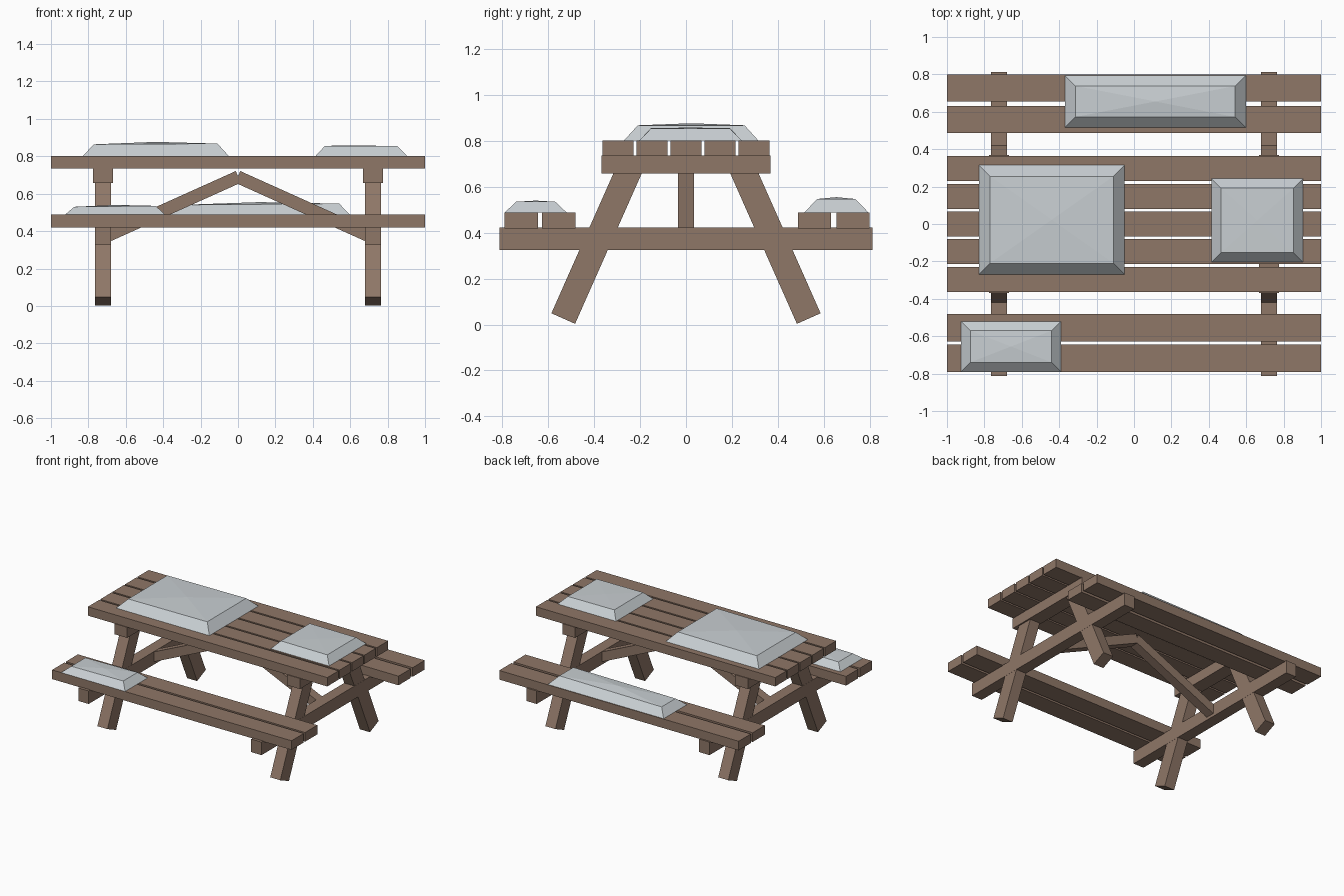
import bpy, bmesh
from math import atan2, hypot
from mathutils import Matrix, Vector

if "Cube" in bpy.data.objects:
    bpy.data.objects.remove(bpy.data.objects["Cube"])


def material(name, rgb):
    m = bpy.data.materials.new(name)
    m.use_nodes = True
    m.diffuse_color = (*rgb, 1)
    m.node_tree.nodes["Principled BSDF"].inputs["Base Color"].default_value = (*rgb, 1)
    return m


wood = material("weathered brown wood", (0.275, 0.184, 0.136))
snow = material("pale grey snow", (0.58, 0.62, 0.645))


def finish(name, bm, mat):
    bmesh.ops.recalc_face_normals(bm, faces=bm.faces)
    mesh = bpy.data.meshes.new(name)
    bm.to_mesh(mesh)
    bm.free()
    mesh.materials.append(mat)
    ob = bpy.data.objects.new(name, mesh)
    bpy.context.collection.objects.link(ob)
    return ob


def box(name, lo, hi):
    lo, hi = Vector(lo), Vector(hi)
    bm = bmesh.new()
    bmesh.ops.create_cube(bm, size=1, matrix=Matrix.Translation((lo + hi) / 2)
                          @ Matrix.Diagonal((*(hi - lo), 1)))
    return finish(name, bm, wood)


def strut(name, start, end, width, thick, axis):
    """Square-ended beam between two points; width lies along the given axis."""
    start, end = Vector(start), Vector(end)
    d = end - start
    side = Vector(axis)
    rot = Matrix((side, d.normalized().cross(side), d.normalized())).transposed().to_4x4()
    bm = bmesh.new()
    bmesh.ops.create_cube(bm, size=1, matrix=Matrix.Translation((start + end) / 2) @ rot
                          @ Matrix.Diagonal((width, thick, d.length, 1)))
    return finish(name, bm, wood)


# Table top and bench planks
for i in range(5):
    y = (i - 2) * 0.148
    box(f"table_plank_{i + 1}", (-1, y - 0.067, 0.735), (1, y + 0.067, 0.802))
for name, edges in (("front", (-0.79, -0.627)), ("back", (0.487, 0.655))):
    for i, y in enumerate(edges):
        box(f"{name}_bench_plank_{i + 1}", (-1, y, 0.419), (1, y + 0.145, 0.488))

# End frames: top cleat, bench beam, splayed legs and diagonal brace
for name, s in (("left", 1), ("right", -1)):
    x = 0.722 * s
    box(f"{name}_top_cleat", (x - 0.053, -0.368, 0.657), (x + 0.053, 0.368, 0.737))
    box(f"{name}_bench_beam", (x - 0.043, -0.812, 0.325), (x + 0.043, 0.812, 0.423))
    for side, t in (("front", -1), ("back", 1)):
        strut(f"{name}_{side}_leg", (x, 0.535 * t, 0.026), (x, 0.245 * t, 0.68),
              0.084, 0.113, (1, 0, 0))
    strut(f"{name}_brace", (0.728 * s, 0, 0.362), (-0.002 * s, 0, 0.69),
          0.07, 0.068, (0, 1, 0))


def snow_patch(name, x, y, inset, z, rim, peak):
    """Sloped sides rising to a rim, then a shallow fan up to the middle."""
    bm = bmesh.new()
    corners = ((0, 0), (1, 0), (1, 1), (0, 1))
    base = [bm.verts.new((x[i], y[j], z)) for i, j in corners]
    top = [bm.verts.new((x[i] + inset * (1 - 2 * i), y[j] + inset * (1 - 2 * j), rim[i]))
           for i, j in corners]
    mid = bm.verts.new((sum(x) / 2, sum(y) / 2, peak))
    bm.faces.new(base)
    for i in range(4):
        j = (i + 1) % 4
        bm.faces.new((base[i], base[j], top[j], top[i]))
        bm.faces.new((top[i], top[j], mid))
    finish(name, bm, snow)


# Snow lying on the table and benches
snow_patch("large_table_snow", (-0.83, -0.05), (-0.27, 0.315), 0.06, 0.802, (0.864, 0.868), 0.877)
snow_patch("small_table_snow", (0.415, 0.903), (-0.203, 0.242), 0.05, 0.802, (0.856, 0.854), 0.858)
snow_patch("back_bench_snow", (-0.37, 0.598), (0.515, 0.795), 0.057, 0.488, (0.54, 0.547), 0.555)
snow_patch("front_bench_snow", (-0.925, -0.39), (-0.79, -0.52), 0.05, 0.488, (0.53, 0.535), 0.54)
